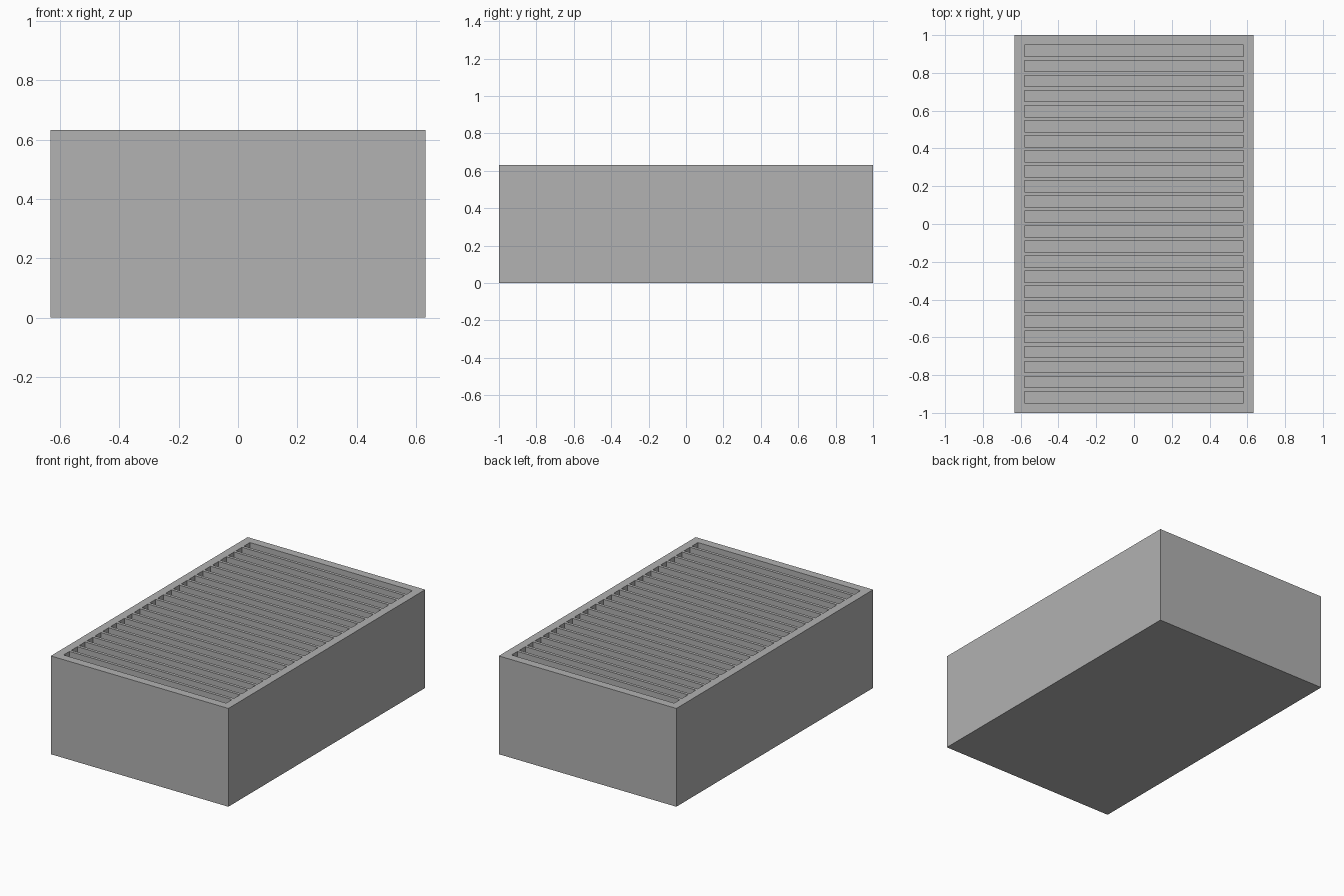
import bpy

old = bpy.data.objects.get("Cube")
if old:
    bpy.data.objects.remove(old, do_unlink=True)

# Overall sizes
WIDTH, LENGTH, HEIGHT = 1.263, 2.0, 0.632
WALL = 0.053
SLOTS, SLOT, PITCH = 24, 0.06, 0.0797
DEPTH = HEIGHT - WALL

# Single grey material
grey = bpy.data.materials.new("plain grey")
grey.use_nodes = True
colour = (0.445, 0.445, 0.445, 1)
grey.diffuse_color = colour
grey.node_tree.nodes["Principled BSDF"].inputs["Base Color"].default_value = colour


def box(name, size, centre):
    bpy.ops.mesh.primitive_cube_add(size=1, location=centre)
    obj = bpy.context.object
    obj.name = name
    obj.scale = size
    bpy.ops.object.transform_apply(location=True, rotation=False, scale=True)
    obj.data.materials.append(grey)
    return obj


# Solid block
block = box("slotted_block", (WIDTH, LENGTH, HEIGHT), (0, 0, HEIGHT / 2))

# Row of slot cutters, open above the top face
first = -PITCH * (SLOTS - 1) / 2
cutter = box("slot_cutter", (WIDTH - 2 * WALL, SLOT, DEPTH + 0.1),
             (0, first, HEIGHT - DEPTH / 2 + 0.05))
cutter.hide_render = True
row = cutter.modifiers.new("row", 'ARRAY')
row.count = SLOTS
row.use_relative_offset = False
row.use_constant_offset = True
row.constant_offset_displace = (0, PITCH, 0)
bpy.ops.object.modifier_apply(modifier=row.name)

# Cut the slots and discard the cutter
bpy.context.view_layer.objects.active = block
cut = block.modifiers.new("slots", 'BOOLEAN')
cut.operation = 'DIFFERENCE'
cut.solver = 'EXACT'
cut.object = cutter
bpy.ops.object.modifier_apply(modifier=cut.name)
bpy.data.objects.remove(cutter, do_unlink=True)
